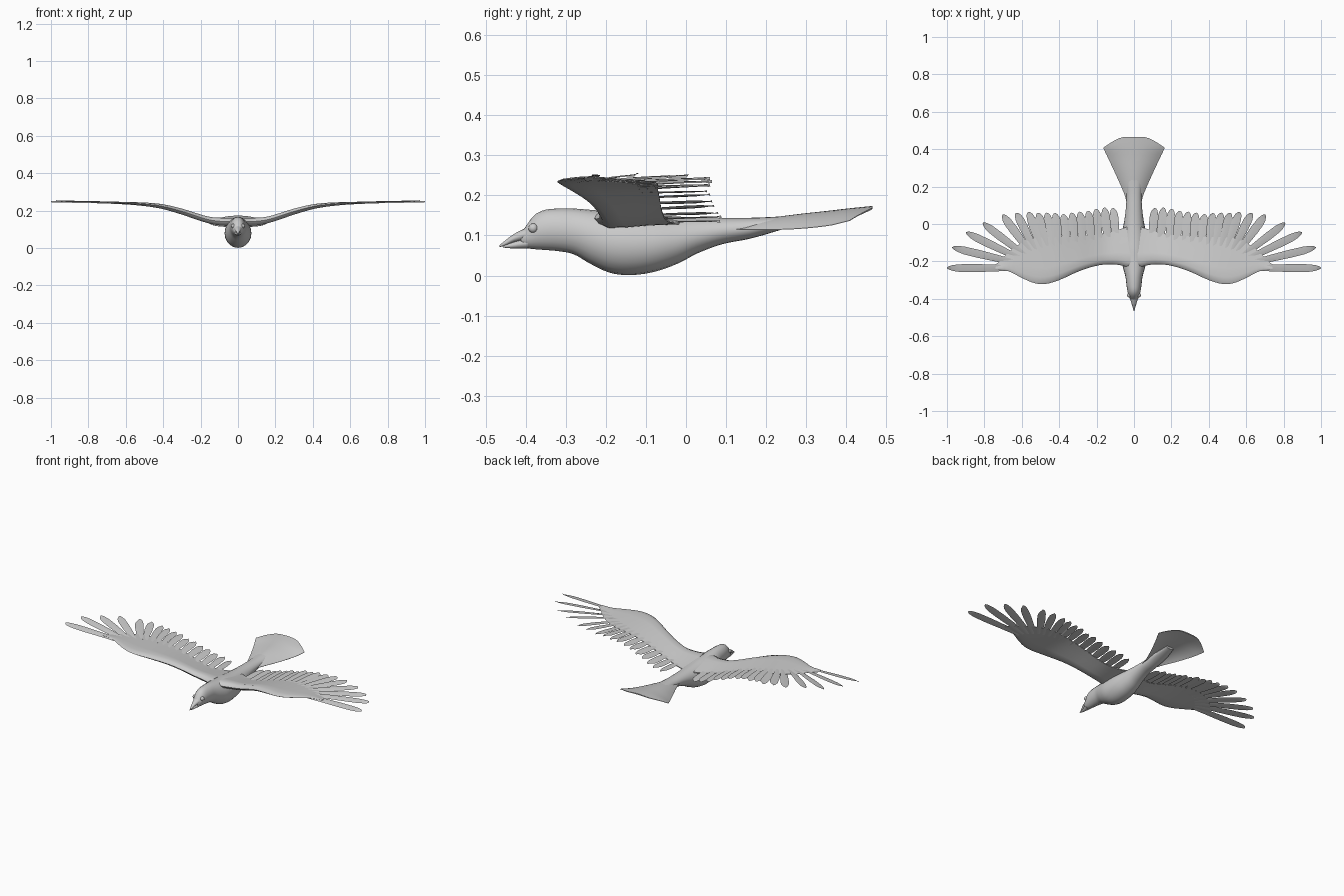
import bpy, bmesh, math
from mathutils import Vector

if "Cube" in bpy.data.objects:
    bpy.data.objects.remove(bpy.data.objects["Cube"])


def interp(keys, t):
    """Smooth (monotone-ish cubic) interpolation of rows whose first value is the parameter."""
    n = len(keys)
    t = min(max(t, keys[0][0]), keys[-1][0])
    i = next(k for k in range(n - 1) if t <= keys[k + 1][0])
    a, b = keys[i], keys[i + 1]
    p, q = keys[max(i - 1, 0)], keys[min(i + 2, n - 1)]
    h = b[0] - a[0]
    s = (t - a[0]) / h
    out = []
    for k in range(1, len(a)):
        ma = (b[k] - p[k]) / (b[0] - p[0]) * h
        mb = (q[k] - a[k]) / (q[0] - a[0]) * h
        out.append((2*s**3 - 3*s*s + 1)*a[k] + (s**3 - 2*s*s + s)*ma
                   + (3*s*s - 2*s**3)*b[k] + (s**3 - s*s)*mb)
    return out


def finish(name, bm, mirror=False, angle=40):
    bmesh.ops.recalc_face_normals(bm, faces=bm.faces)
    me = bpy.data.meshes.new(name)
    bm.to_mesh(me)
    bm.free()
    for p in me.polygons:
        p.use_smooth = True
    me.set_sharp_from_angle(angle=math.radians(angle))
    ob = bpy.data.objects.new(name, me)
    bpy.context.collection.objects.link(ob)
    if mirror:
        ob.modifiers.new("Mirror", 'MIRROR').use_mirror_merge = False
    return ob


def add_loft(bm, rings):
    """Skin a list of closed rings and cap both ends."""
    vr = [[bm.verts.new(p) for p in r] for r in rings]
    n = len(vr[0])
    for a, b in zip(vr, vr[1:]):
        for i in range(n):
            j = (i + 1) % n
            bm.faces.new((a[i], a[j], b[j], b[i]))
    bm.faces.new(vr[0])
    bm.faces.new(vr[-1])


def tube(name, keys, steps, sides=20):
    """Loft of ellipses along y; rows are y, bottom z, top z, half width."""
    bm = bmesh.new()
    rings = []
    for s in range(steps + 1):
        y = keys[0][0] + (keys[-1][0] - keys[0][0]) * s / steps
        zb, zt, w = interp(keys, y)
        rings.append([(w * math.cos(2*math.pi*k/sides), y,
                       (zb + zt)/2 + (zt - zb)/2 * math.sin(2*math.pi*k/sides))
                      for k in range(sides)])
    add_loft(bm, rings)
    return finish(name, bm)


# Body and head in one skin
tube("body", [
    (-.412, .076, .104, .014), (-.40, .069, .122, .022), (-.38, .066, .149, .030),
    (-.355, .064, .163, .036), (-.32, .061, .167, .041), (-.28, .053, .167, .046),
    (-.24, .030, .164, .057), (-.19, .007, .160, .069), (-.14, .001, .157, .072),
    (-.08, .009, .151, .069), (-.02, .030, .147, .059), (.03, .056, .145, .050),
    (.09, .078, .144, .043), (.16, .092, .144, .040), (.23, .112, .147, .040),
    (.31, .138, .153, .025)], 56)

# Beak halves
tube("upper_beak", [(-.465, .071, .076, .002), (-.45, .075, .088, .006),
                    (-.43, .083, .103, .012), (-.395, .088, .121, .022)], 8, 12)
tube("lower_beak", [(-.457, .070, .075, .002), (-.44, .068, .080, .007),
                    (-.395, .067, .096, .020)], 6, 12)

# Eyes
bm = bmesh.new()
bmesh.ops.create_uvsphere(bm, u_segments=16, v_segments=10, radius=.012)
bmesh.ops.translate(bm, verts=bm.verts, vec=(.025, -.381, .118))
finish("eyes", bm, True)

# Fanned tail: thin drooping sheet with a rounded end
TAIL = [(.04, .036, .115, .0), (.13, .043, .124, .010), (.18, .060, .136, .022),
        (.27, .100, .149, .033), (.36, .142, .159, .034), (.41, .165, .165, .028),
        (.47, .175, .171, .026)]
END = [(0, .465), (.40, .463), (.65, .445), (1, .408)]
bm = bmesh.new()
rings = []
for s in range(19):
    top, bot = [], []
    for k in range(17):
        u = -1 + k / 8
        y = .04 + (interp(END, abs(u))[0] - .04) * s / 18
        w, z, droop = interp(TAIL, y)
        w = min(w, .165)
        z -= droop * u * u
        th = .003 * (1 - .8 * abs(u))
        top.append((w * u, y, z + th))
        bot.append((w * u, y, z - th))
    rings.append(top + bot[::-1])
add_loft(bm, rings)
finish("tail", bm)

# Wing arm: rows are x, leading y, trailing y, mid z, thickness
WING = [(.02, -.235, -.01, .142, .040), (.08, -.219, -.03, .142, .042),
        (.15, -.216, -.05, .150, .036), (.22, -.228, -.06, .170, .034),
        (.30, -.255, -.065, .196, .032), (.40, -.300, -.07, .222, .026),
        (.47, -.320, -.07, .232, .021), (.53, -.317, -.075, .237, .017),
        (.60, -.288, -.10, .241, .013), (.67, -.253, -.15, .244, .009),
        (.74, -.244, -.215, .246, .006), (1.0, -.24, -.225, .248, .004)]
CHORD = [(0, .0), (.04, .55), (.15, 1), (.35, .85), (.65, .45), (1, .12)]
bm = bmesh.new()
rings = []
for s in range(31):
    x = .02 + .72 * s / 30
    le, te, z, th = interp(WING, x)
    sec = [(x, le + (te - le)*f, z - .012*f*(1 - x) + th/2*g) for f, g in CHORD]
    sec += [(x, le + (te - le)*f, z - .012*f*(1 - x) - th/2*g) for f, g in CHORD[:0:-1]]
    rings.append(sec)
add_loft(bm, rings)
finish("wings", bm, True)

# Flight feathers: root x, root y, tip x, tip y
FEATHERS = [(x - .015, -.12, x, y) for x, y in
            [(.11, .085), (.155, .088), (.20, .08), (.242, .07), (.287, .065), (.33, .06),
             (.375, .052)]]
FEATHERS += [(.40, -.12, .42, .058), (.437, -.12, .465, .06), (.47, -.12, .511, .06),
             (.50, -.13, .562, .065), (.53, -.14, .628, .06), (.555, -.15, .703, .048),
             (.58, -.17, .808, .004), (.60, -.19, .898, -.046), (.62, -.21, .972, -.126),
             (.63, -.235, .999, -.236)]
SHAPE = [(0, .6), (.3, .85), (.6, 1), (.82, .95), (.92, .72), (.97, .45), (1, .12)]
bm = bmesh.new()
for i, (rx, ry, tx, ty) in enumerate(FEATHERS):
    root, tip = Vector((rx, ry)), Vector((tx, ty))
    d = (tip - root).normalized()
    side = Vector((d.y, -d.x))
    hw = .0235 if i < 13 else .0215
    rings = []
    for t, w in SHAPE:
        c = root.lerp(tip, t)
        pts = []
        for a, h in ((-1, 0), (0, .0028), (1, 0), (0, -.0028)):
            # slight skew rounds the leading corner of each tip
            p = c + side * (hw * w * a) + d * (.008 * a * t ** 6 * (-1 if i > 11 else 1) * w)
            z = interp(WING, p.x)[2] - .010 * (1 - p.x) - .004 * a + .004 * t * (1 if i % 2 else 0)
            pts.append((p.x, p.y, z + h * (1.1 - .8 * t)))
        rings.append(pts)
    add_loft(bm, rings)
finish("flight_feathers", bm, True, 30)
